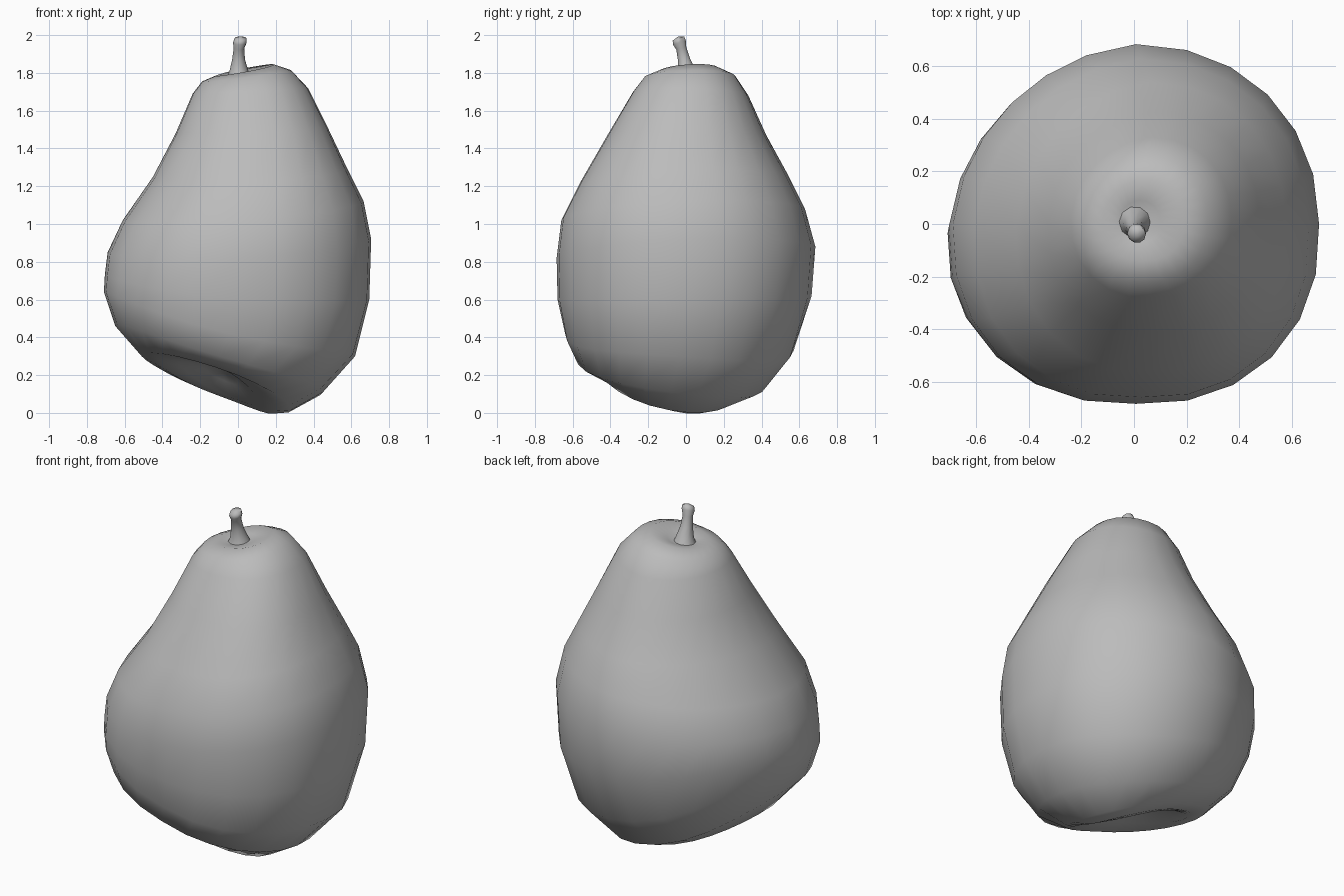
import bpy, bmesh
from math import cos, sin, tau, radians
from mathutils import Vector

if "Cube" in bpy.data.objects:
    bpy.data.objects.remove(bpy.data.objects["Cube"])

grey = bpy.data.materials.new("matte grey")
grey.use_nodes = True
grey.diffuse_color = (0.5, 0.5, 0.5, 1)
grey.node_tree.nodes["Principled BSDF"].inputs["Base Color"].default_value = grey.diffuse_color

# Extra fullness of the four diagonals, counted from back +x anticlockwise
CORNERS = (0, -0.06, 0.03, 0.03)


def rounded(value, power):
    return abs(value) ** power * (1 if value > 0 else -1)


def tilted_ring(left, right, front, back, sides=24, power=0.95):
    """Rounded loop through four extremes: (x, z) at the sides, (y, z) at front and back."""
    middle_x, middle_y = (left[0] + right[0]) / 2, (front[0] + back[0]) / 2
    half_x, half_y = (right[0] - left[0]) / 2, (back[0] - front[0]) / 2
    mean_z = (left[1] + right[1] + front[1] + back[1]) / 4
    tilt_x, tilt_y = (right[1] - left[1]) / 2, (back[1] - front[1]) / 2
    saddle = (left[1] + right[1] - front[1] - back[1]) / 4
    points = []
    for i in range(sides):
        angle = tau * i / sides
        c, s = cos(angle), sin(angle)
        full = 1 + CORNERS[i * 4 // sides] * abs(sin(2 * angle))
        points.append(Vector((middle_x + half_x * full * rounded(c, power),
                              middle_y + half_y * full * rounded(s, power),
                              mean_z + tilt_x * c + tilt_y * s + saddle * cos(2 * angle))))
    return points


def loft(name, rings, start, end):
    """Skin a stack of equal loops and close both ends to a point."""
    bm = bmesh.new()
    loops = [[bm.verts.new(p) for p in ring] for ring in rings]
    count = len(loops[0])
    for low, high in zip(loops, loops[1:]):
        for i in range(count):
            j = (i + 1) % count
            bm.faces.new((low[i], low[j], high[j], high[i]))
    for loop, tip in ((loops[0], start), (loops[-1], end)):
        centre = bm.verts.new(tip)
        for i in range(count):
            bm.faces.new((loop[i], loop[(i + 1) % count], centre))
    bmesh.ops.recalc_face_normals(bm, faces=bm.faces)
    mesh = bpy.data.meshes.new(name)
    bm.to_mesh(mesh)
    bm.free()
    mesh.materials.append(grey)
    obj = bpy.data.objects.new(name, mesh)
    bpy.context.collection.objects.link(obj)
    bpy.ops.object.select_all(action="DESELECT")
    obj.select_set(True)
    bpy.context.view_layer.objects.active = obj
    bpy.ops.object.shade_smooth_by_angle(angle=radians(70))


# Fruit: leaning rings from the hollow underneath to the dip around the stem
profile = [
    ((-.19, .25), (.00, .16), (-.17, .25), (.04, .18)),
    ((-.30, .25), (.10, .06), (-.26, .24), (.13, .11)),
    ((-.40, .25), (.20, .01), (-.34, .245), (.20, .09)),
    ((-.51, .30), (.28, .015), (-.45, .24), (.27, .10)),
    ((-.65, .46), (.45, .11), (-.58, .30), (.42, .15)),
    ((-.71, .64), (.62, .30), (-.64, .42), (.57, .33)),
    ((-.705, .73), (.695, .60), (-.68, .60), (.665, .62)),
    ((-.69, .85), (.705, .92), (-.685, .82), (.685, .88)),
    ((-.61, 1.02), (.665, 1.12), (-.66, 1.02), (.63, 1.08)),
    ((-.45, 1.25), (.58, 1.29), (-.56, 1.22), (.54, 1.26)),
    ((-.33, 1.48), (.48, 1.50), (-.41, 1.48), (.425, 1.47)),
    ((-.24, 1.69), (.37, 1.72), (-.28, 1.70), (.33, 1.68)),
    ((-.19, 1.755), (.28, 1.815), (-.22, 1.775), (.26, 1.785)),
    ((-.12, 1.785), (.19, 1.845), (-.14, 1.805), (.17, 1.825)),
    ((-.06, 1.785), (.10, 1.81), (-.07, 1.79), (.09, 1.80)),
]
loft("fruit_body", [tilted_ring(*row) for row in profile], (-.09, -.06, .25), (.01, .01, 1.775))

# Stem: flared at the foot, leaning forward, with a rounded knob on top
stem_path = [(.005, .01, 1.77, .068), (.005, .005, 1.81, .050), (.003, -.01, 1.87, .034),
             (.005, -.025, 1.93, .028), (.01, -.035, 1.96, .036), (.013, -.04, 1.982, .032)]
stem_rings = []
for x, y, z, radius in stem_path:
    ring = []
    for i in range(10):
        across, along = radius * cos(tau * i / 10), radius * sin(tau * i / 10)
        ring.append(Vector((x + across, y + along, z + along * (.01 - y) * 7)))
    stem_rings.append(ring)
loft("stem", stem_rings, (.005, .01, 1.76), (.013, -.042, 1.992))
